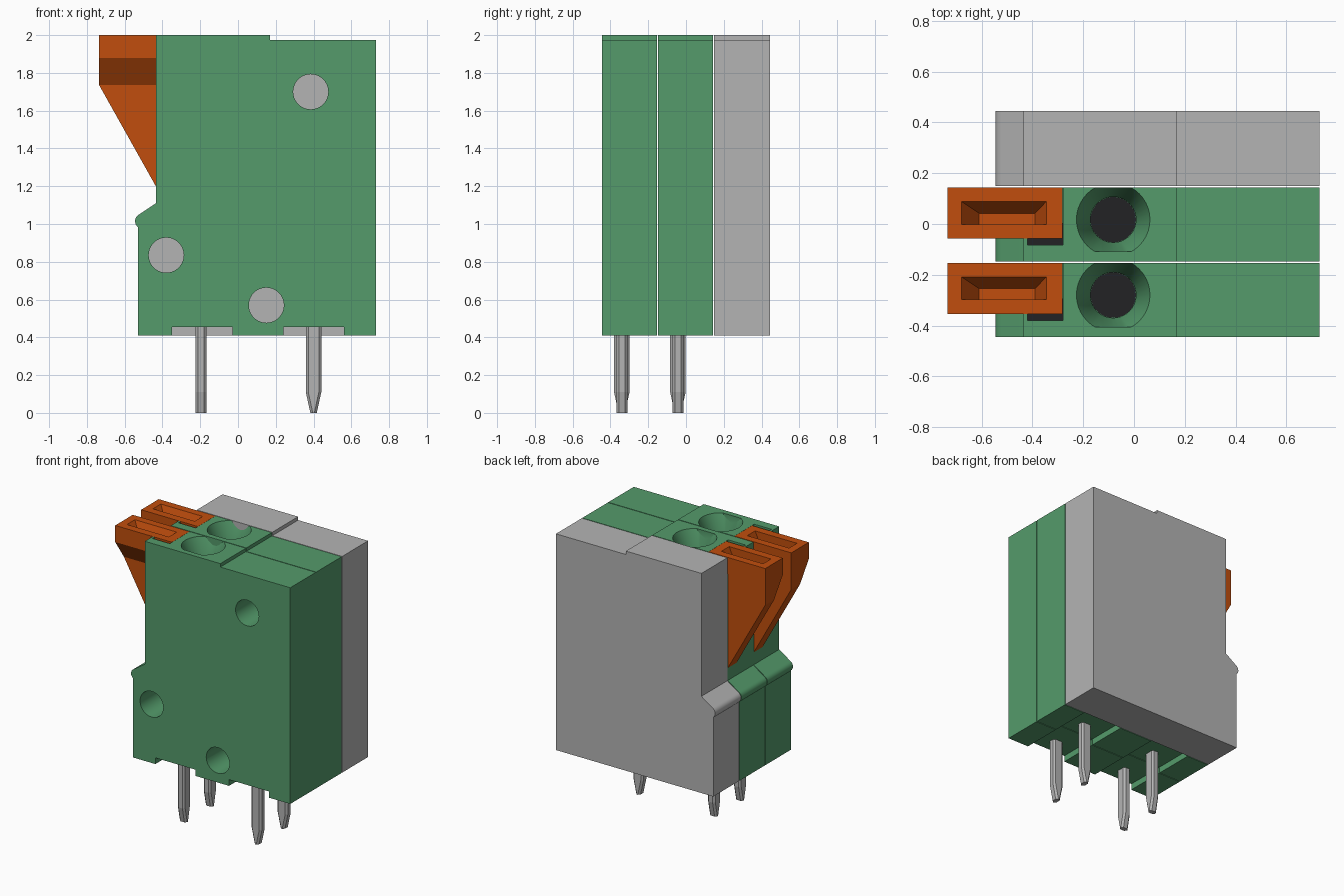
import bpy, bmesh, math

cube = bpy.data.objects.get("Cube")
if cube:
    bpy.data.objects.remove(cube, do_unlink=True)


def material(name, rgb):
    m = bpy.data.materials.new(name)
    m.use_nodes = True
    m.diffuse_color = (*rgb, 1)
    m.node_tree.nodes["Principled BSDF"].inputs["Base Color"].default_value = (*rgb, 1)
    return m


GREEN = material("housing green", (0.089, 0.328, 0.147))
GREY = material("light grey", (0.456, 0.456, 0.456))
ORANGE = material("lever orange", (0.533, 0.076, 0.004))
DARK = material("dark opening", (0.016, 0.016, 0.018))


def loft(name, rings, mat, clip_y=None):
    """Closed solid through a list of rings with equal point counts."""
    bm = bmesh.new()
    loops = [[bm.verts.new(p) for p in ring] for ring in rings]
    n = len(loops[0])
    for a, b in zip(loops, loops[1:]):
        for i in range(n):
            j = (i + 1) % n
            bm.faces.new((a[i], a[j], b[j], b[i]))
    bm.faces.new(loops[0])
    bm.faces.new(loops[-1])
    if clip_y is not None:
        geom = bm.verts[:] + bm.edges[:] + bm.faces[:]
        cut = bmesh.ops.bisect_plane(bm, geom=geom, plane_co=(0, clip_y, 0),
                                     plane_no=(0, -1, 0), clear_outer=True)
        edges = [e for e in cut["geom_cut"] if isinstance(e, bmesh.types.BMEdge)]
        bmesh.ops.contextual_create(bm, geom=edges)
    bmesh.ops.recalc_face_normals(bm, faces=bm.faces[:])
    me = bpy.data.meshes.new(name)
    bm.to_mesh(me)
    bm.free()
    me.materials.append(mat)
    ob = bpy.data.objects.new(name, me)
    bpy.context.collection.objects.link(ob)
    return ob


def rect(x0, x1, y0, y1, z):
    return [(x0, y0, z), (x1, y0, z), (x1, y1, z), (x0, y1, z)]


def box(name, x0, x1, y0, y1, z0, z1, mat):
    return loft(name, [rect(x0, x1, y0, y1, z0), rect(x0, x1, y0, y1, z1)], mat)


def circle(cx, cy, r, z, n=40):
    return [(cx + r * math.cos(math.tau * i / n), cy + r * math.sin(math.tau * i / n), z)
            for i in range(n)]


def prism(name, outline, y0, y1, mat):
    return loft(name, [[(x, y, z) for x, z in outline] for y in (y0, y1)], mat)


def activate(ob):
    bpy.ops.object.select_all(action="DESELECT")
    ob.select_set(True)
    bpy.context.view_layer.objects.active = ob


def carve(ob, cutters):
    activate(ob)
    for c in cutters:
        mod = ob.modifiers.new("cut", "BOOLEAN")
        mod.operation, mod.solver, mod.object = "DIFFERENCE", "EXACT", c
        bpy.ops.object.modifier_apply(modifier=mod.name)
        bpy.data.objects.remove(c, do_unlink=True)


def smooth(ob):
    activate(ob)
    bpy.ops.object.shade_smooth_by_angle(angle=math.radians(28))


# Side outline shared by housings and end plate, with rounded latch bump
BOTTOM, TOP = 0.41, 2.0
bump = [(-0.505 + 0.04 * math.cos(math.radians(a)), 1.015 + 0.04 * math.sin(math.radians(a)))
        for a in range(230, 115, -14)]
OUTLINE = [(-0.53, BOTTOM)] + bump + [
    (-0.435, 1.11), (-0.435, TOP), (0.17, TOP), (0.17, 1.975), (0.73, 1.975), (0.73, BOTTOM)]

PEG_HOLES = [(0.385, 1.70), (-0.38, 0.835), (0.15, 0.57)]
THICK = 0.292


def pin(name, x, y, along_x):
    """Chamfered contact pin whose wide side tapers at the tip."""
    def ring(wide, z):
        a, b, c = wide / 2, 0.029, 0.013
        pts = [(a, c - b), (a, b - c), (a - c, b), (c - a, b),
               (-a, b - c), (-a, c - b), (c - a, -b), (a - c, -b)]
        return [(x + u, y + v, z) if along_x else (x + v, y + u, z) for u, v in pts]
    loft(name, [ring(0.034, 0), ring(0.082, 0.11), ring(0.082, 0.47)], GREY)


def module(label, y):
    # Housing with peg holes, foot notches, wire funnel and lever pocket
    body = prism(label + "_housing", OUTLINE, y, y + THICK, GREEN)
    out = y + THICK + 0.05
    cutters = []
    for hx, hz in PEG_HOLES:
        disc = [(px, pz) for px, pz, _ in circle(hx, hz, 0.093, 0)]
        cutters.append(prism("peg_cutter", disc, y - 0.05, out, GREEN))
    for nx in (-0.35, 0.24):
        cutters.append(box("notch_cutter", nx, nx + 0.32, y - 0.05, out, 0.3, 0.455, GREEN))
    fx, fy = -0.082, y + 0.165
    profile = [(0.09, 1.75), (0.09, 1.85), (0.145, TOP), (0.145, 2.05)]
    cutters.append(loft("funnel_cutter", [circle(fx, fy, r, z) for r, z in profile],
                        GREEN, clip_y=y + 0.04))
    cutters.append(box("lever_cutter", -0.6, -0.28, y + 0.09, out, 1.88, 2.1, GREEN))
    cutters.append(box("slot_cutter", -0.42, -0.28, y + 0.065, y + 0.15, 1.72, 2.1, GREEN))
    carve(body, cutters)
    smooth(body)

    # Dark depths of the wire entry and of the slot beside the lever
    loft(label + "_wire_entry", [circle(fx, fy, 0.0895, z) for z in (1.745, 1.753)], DARK)
    box(label + "_slot_floor", -0.42, -0.28, y + 0.065, y + 0.15, 1.717, 1.724, DARK)

    # Release lever: wide head, thin sloping tail, tapered recess on top
    back = y + 0.291
    lever = loft(label + "_lever", [
        rect(-0.435, -0.281, y + 0.19, back, 1.2),
        rect(-0.735, -0.281, y + 0.19, back, 1.735),
        rect(-0.735, -0.281, y + 0.09, back, 1.88),
        rect(-0.735, -0.281, y + 0.09, back, TOP)], ORANGE)
    carve(lever, [loft("recess_cutter", [
        rect(-0.61, -0.39, y + 0.147, y + 0.19, 1.9),
        rect(-0.68, -0.345, y + 0.147, y + 0.237, TOP),
        rect(-0.68, -0.345, y + 0.147, y + 0.237, 2.05)], ORANGE)])

    # Two contact pins, turned a quarter turn from each other
    pin(label + "_left_pin", 0.4, y + 0.105, True)
    pin(label + "_right_pin", -0.195, y + 0.105, False)


module("front", -0.445)
module("rear", -0.148)

# Plain end plate closing the back
smooth(prism("end_plate", OUTLINE, 0.149, 0.445, GREY))
